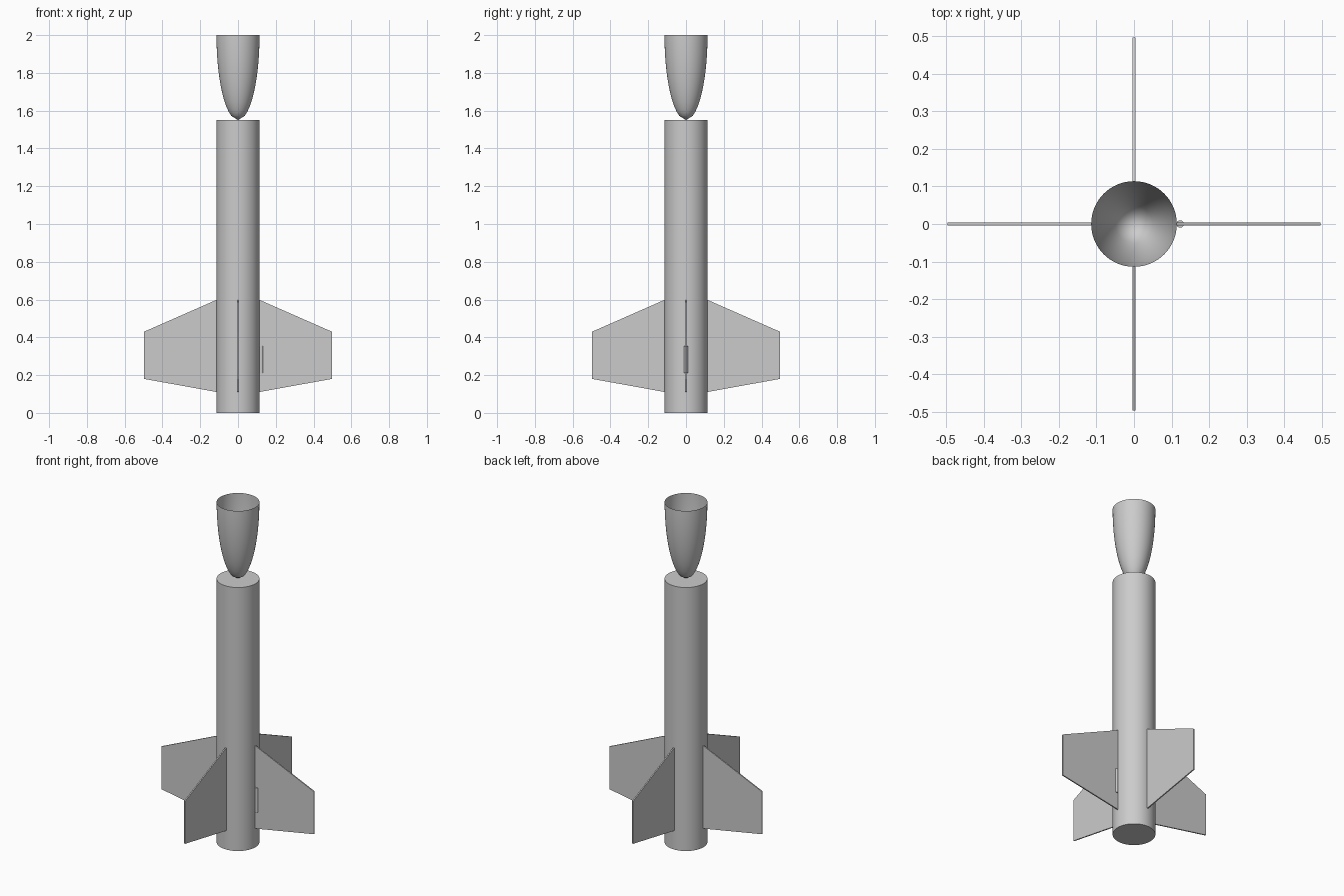
import bpy, bmesh, math
from mathutils import Matrix

default = bpy.data.objects.get("Cube")
if default:
    bpy.data.objects.remove(default, do_unlink=True)

grey = bpy.data.materials.new("plain_grey")
grey.use_nodes = True
GREY = (0.6, 0.6, 0.6, 1)
grey.diffuse_color = GREY
grey.node_tree.nodes["Principled BSDF"].inputs["Base Color"].default_value = GREY

RADIUS = 0.114
BODY_TOP = 1.55
TOP = 2.0


def finish(name, bm, smooth=True):
    mesh = bpy.data.meshes.new(name)
    bm.to_mesh(mesh)
    bm.free()
    mesh.materials.append(grey)
    obj = bpy.data.objects.new(name, mesh)
    bpy.context.collection.objects.link(obj)
    if smooth:
        bpy.ops.object.select_all(action='DESELECT')
        obj.select_set(True)
        bpy.context.view_layer.objects.active = obj
        bpy.ops.object.shade_smooth_by_angle(angle=math.radians(30))
    return obj


def cylinder(name, radius, bottom, top, sides, x=0):
    bm = bmesh.new()
    bmesh.ops.create_cone(bm, cap_ends=True, segments=sides, radius1=radius,
                          radius2=radius, depth=top - bottom,
                          matrix=Matrix.Translation((x, 0, (bottom + top) / 2)))
    return finish(name, bm)


def nose_cone(steps=20, sides=64):
    # Open, upside-down elliptical shell resting on its tip
    bm = bmesh.new()
    length = TOP - BODY_TOP
    tip = bm.verts.new((0, 0, BODY_TOP))
    previous = None
    for i in range(1, steps + 1):
        t = 1 - i / steps
        r = RADIUS * math.sqrt(1 - t * t)
        ring = [bm.verts.new((r * math.cos(a), r * math.sin(a), TOP - t * length))
                for a in (math.tau * k / sides for k in range(sides))]
        for k in range(sides):
            n = (k + 1) % sides
            if previous:
                bm.faces.new((previous[k], previous[n], ring[n], ring[k]))
            else:
                bm.faces.new((tip, ring[n], ring[k]))
        previous = ring
    bmesh.ops.recalc_face_normals(bm, faces=bm.faces)
    return finish("nose_cone", bm)


def fin(name, angle, thickness=0.007):
    # Swept plate, root sunk slightly into the tube
    outline = [(0.11, 0.11), (0.497, 0.18), (0.497, 0.43), (0.11, 0.6)]
    bm = bmesh.new()
    face = bm.faces.new([bm.verts.new((x, -thickness / 2, z)) for x, z in outline])
    extruded = bmesh.ops.extrude_face_region(bm, geom=[face])
    moved = [v for v in extruded["geom"] if isinstance(v, bmesh.types.BMVert)]
    bmesh.ops.translate(bm, verts=moved, vec=(0, thickness, 0))
    bmesh.ops.recalc_face_normals(bm, faces=bm.faces)
    bmesh.ops.rotate(bm, verts=bm.verts, cent=(0, 0, 0),
                     matrix=Matrix.Rotation(angle, 3, 'Z'))
    return finish(name, bm, smooth=False)


# Main tube and small guide tube beside the left fin
cylinder("body_tube", RADIUS, 0, BODY_TOP, 64)
cylinder("guide_tube", 0.01, 0.21, 0.355, 24, x=RADIUS + 0.009)

nose_cone()

# Four fins around the tube
for i, side in enumerate(("left", "back", "right", "front")):
    fin(side + "_fin", i * math.pi / 2)
